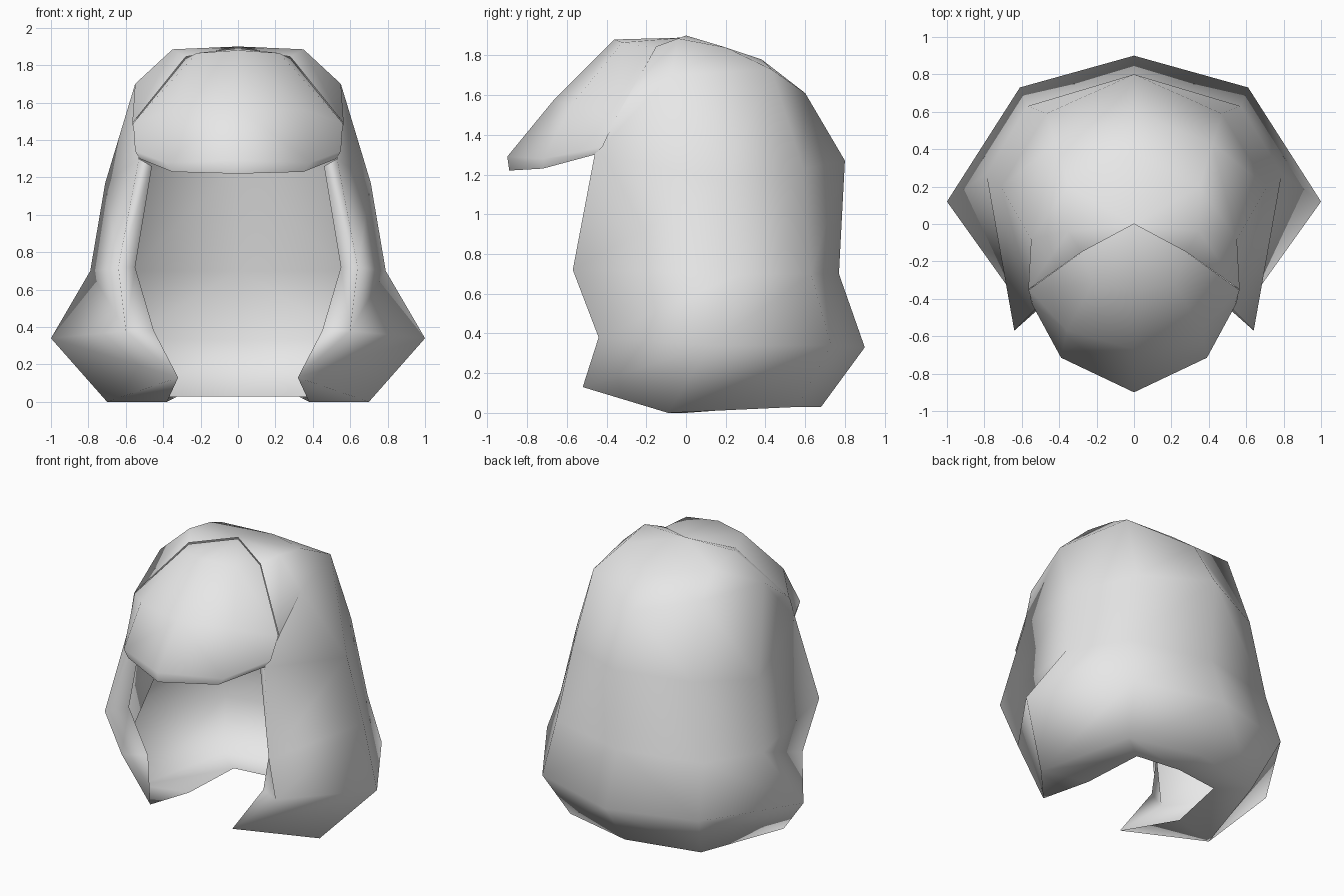
import bpy, bmesh, math

cube = bpy.data.objects.get("Cube")
if cube:
    bpy.data.objects.remove(cube, do_unlink=True)

grey = bpy.data.materials.new("light_grey")
grey.use_nodes = True
grey.diffuse_color = (0.8, 0.8, 0.8, 1)
grey.node_tree.nodes["Principled BSDF"].inputs["Base Color"].default_value = (0.8, 0.8, 0.8, 1)


def half_sheet(name, rows, apex, extra=(), extra_faces=()):
    """Grid of rows running from the side to the centre line, mirrored over x."""
    bm = bmesh.new()
    grid = [[bm.verts.new(p) for p in row] for row in rows]
    top = bm.verts.new(apex)
    for a, b in zip(grid, grid[1:]):
        for i in range(len(a) - 1):
            bm.faces.new((a[i], a[i + 1], b[i + 1], b[i]))
    last = grid[-1]
    for i in range(len(last) - 1):
        bm.faces.new((last[i], last[i + 1], top))
    more = [bm.verts.new(p) for p in extra]
    for face in extra_faces:
        bm.faces.new([more[k] if isinstance(k, int) else grid[k[0]][k[1]] for k in face])
    # mirror and weld along the centre line
    copy = bmesh.ops.duplicate(bm, geom=bm.verts[:] + bm.edges[:] + bm.faces[:])["geom"]
    for v in copy:
        if isinstance(v, bmesh.types.BMVert):
            v.co.x = -v.co.x
    bmesh.ops.reverse_faces(bm, faces=[f for f in copy if isinstance(f, bmesh.types.BMFace)])
    bmesh.ops.remove_doubles(bm, verts=bm.verts[:], dist=0.0005)
    bmesh.ops.recalc_face_normals(bm, faces=bm.faces[:])
    high = max(bm.faces, key=lambda f: f.calc_center_median().z)
    if high.normal.z < 0:
        bmesh.ops.reverse_faces(bm, faces=bm.faces[:])
    mesh = bpy.data.meshes.new(name)
    bm.to_mesh(mesh)
    bm.free()
    mesh.materials.append(grey)
    obj = bpy.data.objects.new(name, mesh)
    bpy.context.collection.objects.link(obj)
    for o in bpy.context.selected_objects:
        o.select_set(False)
    obj.select_set(True)
    bpy.context.view_layer.objects.active = obj
    bpy.ops.object.shade_smooth_by_angle(angle=math.radians(130))


# Main hair: each row goes front lock edge, side, back corner, back centre
hair_rows = [
    [(.32, -.52, .13), (.70, -.09, 0), (.51, .56, .03), (0, .68, .03)],
    [(.60, -.44, .38), (1.0, .12, .34), (.61, .73, .34), (0, .90, .33)],
    [(.64, -.57, .72), (.79, .27, .70), (.57, .63, .70), (0, .77, .70)],
    [(.53, -.46, 1.30), (.71, .20, 1.17), (.47, .59, 1.23), (0, .80, 1.27)],
    [(.565, -.35, 1.49), (.55, -.08, 1.70), (.42, .43, 1.73), (0, .60, 1.61)],
    [(.28, -.15, 1.845), (.35, -.04, 1.885), (.35, .20, 1.84), (0, .38, 1.78)],
]
# Inward-turned lock edge and the rim around the neck opening
inner = [(.38, 0, 0), (.45, -.36, .38), (.55, -.43, .72), (.46, -.41, 1.26),
         (.32, .41, .03), (0, .45, .03)]
inner_faces = [
    ((0, 0), (1, 0), 1),
    ((1, 0), (2, 0), 2, 1),
    ((2, 0), (3, 0), 3, 2),
    ((0, 0), 0, (0, 1)),
    ((0, 1), 0, 4, (0, 2)),
    ((0, 2), 4, 5, (0, 3)),
]
half_sheet("hair_shell", hair_rows, (0, 0, 1.9), inner, inner_faces)

# Fringe: each row goes side, front corner, front centre, from the lower rim up
fringe_rows = [
    [(.525, -.46, 1.30), (.35, -.72, 1.23), (0, -.89, 1.22)],
    [(.55, -.42, 1.34), (.39, -.715, 1.28), (0, -.90, 1.29)],
    [(.56, -.35, 1.49), (.36, -.57, 1.56), (0, -.67, 1.57)],
    [(.28, -.15, 1.835), (.22, -.32, 1.865), (0, -.36, 1.88)],
]
half_sheet("fringe", fringe_rows, (0, 0, 1.89))
